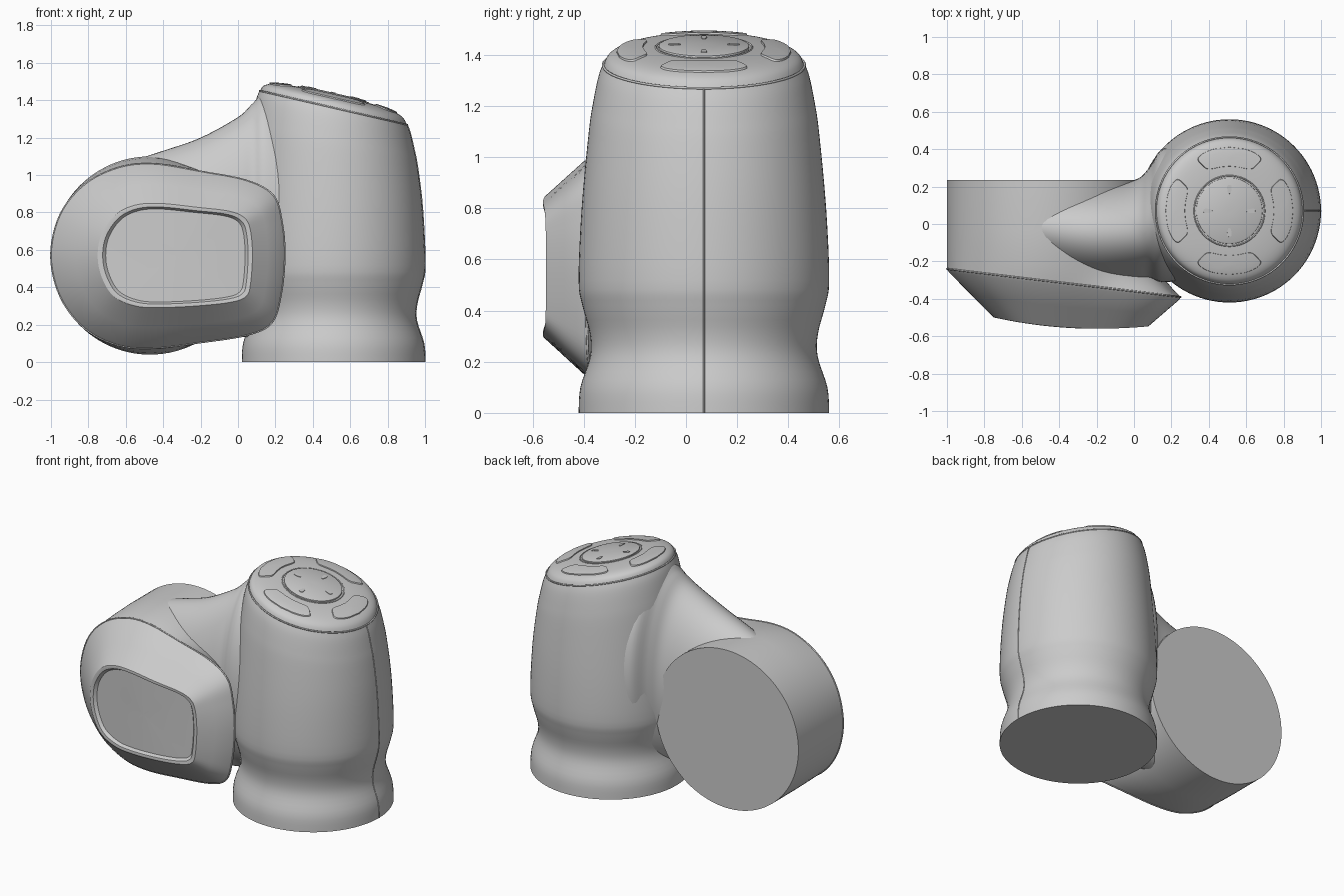
import bpy
import bmesh
import math
from mathutils import Vector

cube = bpy.data.objects.get("Cube")
if cube:
    bpy.data.objects.remove(cube, do_unlink=True)

AXIS = Vector((0.51, 0.07, 0))       # column axis
HUB = Vector((-0.47, 0.57))          # drum centre in x, z
HUB_RADIUS = 0.53
SLOPE = -0.23                        # tilt of the column top
SEGMENTS = 96


def spline(points, steps=4, closed=False):
    """Catmull-Rom samples through points of any dimension."""
    count = len(points)
    result = []

    def pick(i):
        return Vector(points[i % count] if closed else points[max(0, min(count - 1, i))])

    for i in range(count if closed else count - 1):
        a, b, c, d = (pick(i + k) for k in (-1, 0, 1, 2))
        for s in range(steps):
            t = s / steps
            result.append(b + (c - a) * t / 2
                          + (a - b * 2.5 + c * 2 - d / 2) * t * t
                          + ((b - c) * 1.5 + (d - a) / 2) * t ** 3)
    if not closed:
        result.append(pick(count - 1))
    return result


def loft(name, rings, angle=35):
    """Skin a run of equal rings and close both ends."""
    bm = bmesh.new()
    loops = [[bm.verts.new(p) for p in ring] for ring in rings]
    for low, high in zip(loops, loops[1:]):
        for i in range(len(low)):
            j = (i + 1) % len(low)
            bm.faces.new((low[i], low[j], high[j], high[i]))
    bm.faces.new(loops[0][::-1])
    bm.faces.new(loops[-1])
    bmesh.ops.recalc_face_normals(bm, faces=bm.faces)
    mesh = bpy.data.meshes.new(name)
    bm.to_mesh(mesh)
    bm.free()
    obj = bpy.data.objects.new(name, mesh)
    bpy.context.collection.objects.link(obj)
    bpy.ops.object.select_all(action="DESELECT")
    obj.select_set(True)
    bpy.context.view_layer.objects.active = obj
    bpy.ops.object.shade_smooth_by_angle(angle=math.radians(angle))
    return obj


def seam(name, points, closed=True, radius=0.005):
    curve = bpy.data.curves.new(name, "CURVE")
    curve.dimensions = "3D"
    curve.bevel_depth = radius
    curve.bevel_resolution = 1
    line = curve.splines.new("POLY")
    line.points.add(len(points) - 1)
    for target, p in zip(line.points, points):
        target.co = (*p, 1)
    line.use_cyclic_u = closed
    obj = bpy.data.objects.new(name, curve)
    bpy.context.collection.objects.link(obj)


def column_point(r, z, a):
    """Point on the column; rings tilt progressively towards the top."""
    t = max(0, min(1, (z - 0.8) / 0.55))
    dx = r * math.cos(a)
    tilt = SLOPE * dx * t * t * (3 - 2 * t)
    return AXIS + Vector((dx, r * math.sin(a), z + tilt))


def column_ring(r, z):
    return [column_point(r, z, math.tau * i / SEGMENTS) for i in range(SEGMENTS)]


# Column with a pinched neck
column_profile = spline([(0.49, 0), (0.483, 0.1), (0.445, 0.22), (0.446, 0.31),
                         (0.475, 0.42), (0.49, 0.52), (0.478, 0.8), (0.45, 1.1),
                         (0.432, 1.22), (0.413, 1.31), (0.395, 1.36)])
loft("column", [column_ring(r, z) for r, z in column_profile])
seam("column_seam", [column_point(r, z, 0) for r, z in column_profile], False, 0.004)

# Domed cap
cap_profile = spline([(0.393, 1.355), (0.375, 1.39), (0.33, 1.412),
                      (0.25, 1.425), (0.15, 1.43), (0.01, 1.43)])
loft("top_cap", [column_ring(r, z) for r, z in cap_profile])
seam("cap_seam", column_ring(0.394, 1.36))


def cap_height(r):
    for (r0, z0), (r1, z1) in zip(cap_profile, cap_profile[1:]):
        if r1 <= r <= r0:
            return z0 + (z1 - z0) * (r0 - r) / (r0 - r1)
    return cap_profile[-1][1]


def cap_pad(name, radius, half_depth, half_angle, centre, lift, power):
    """Raised rounded pad that follows the cap."""
    rings = []
    for scale, height in ((1, -0.005), (0.97, lift), (0.85, lift), (0.5, lift), (0.02, lift)):
        ring = []
        for i in range(48):
            a = math.tau * i / 48
            u, v = (math.copysign(abs(f) ** (2 / power), f) * scale
                    for f in (math.cos(a), math.sin(a)))
            r = radius + half_depth * v
            ring.append(column_point(r, cap_height(r) + height,
                                     centre + half_angle * u * (1 + 0.08 * v)))
        rings.append(ring)
    loft(name, rings)


for number in range(4):
    turn = number * math.pi / 2
    cap_pad(f"cap_pad_{number + 1}", 0.29, 0.052, 0.55, turn, 0.007, 4.5)
    cap_pad(f"button_mark_{number + 1}", 0.115, 0.024, 0.1, turn, 0.013, 3)

# Round centre button
loft("centre_button", [column_ring(r, z) for r, z in
                       ((0.178, 1.42), (0.176, 1.436), (0.168, 1.44), (0.01, 1.44))])
seam("button_seam", column_ring(0.188, cap_height(0.188)), radius=0.004)

# Front housing outlines in x, z
outer = spline([(-1, .57), (-.95, .79), (-.82, .95), (-.64, 1.04), (-.45, 1.06),
                (-.2, 1.02), (.05, .97), (.19, .89), (.235, .75), (.25, .57),
                (.23, .36), (.18, .21), (.05, .145), (-.2, .105), (-.45, .075),
                (-.64, .09), (-.82, .18), (-.95, .35)], 6, True)
inner = spline([(-.74, .57), (-.72, .68), (-.65, .78), (-.55, .83), (-.42, .84),
                (-.22, .82), (-.05, .8), (.03, .765), (.06, .7), (.07, .57),
                (.06, .42), (.04, .36), (-.03, .33), (-.2, .31), (-.42, .3),
                (-.55, .31), (-.66, .36), (-.72, .46)], 6, True)


def seam_y(x):
    return -0.36 - 0.12 * x


def rim_y(x):
    return -0.56 + 0.2 * (x + 0.2) ** 2


# Drum: the cover outline blends back into a round flange
drum_rings = []
for depth, blend in ((0, 0), (0.06, 0.2), (0.15, 0.45), (0.3, 0.75), (0.5, 1), (1, 1)):
    ring = []
    for p in outer:
        circle = HUB + (p - HUB).normalized() * HUB_RADIUS
        q = p.lerp(circle, blend)
        front = seam_y(p.x)
        ring.append((q.x, front + (0.235 - front) * depth, q.y))
    drum_rings.append(ring)
loft("drum", drum_rings)

# Tapered front cover with a shallow recess
middle = Vector((-0.33, 0.57))
cover_rings = [[(p.x, seam_y(p.x), p.y) for p in outer]]
for mix in (0.04, 0.5, 0.96, 1):
    ring = []
    for p, q in zip(outer, inner):
        s = p.lerp(q, mix)
        y = seam_y(p.x) + (rim_y(q.x) - seam_y(p.x)) * mix
        ring.append((s.x, y - 0.008 * (mix < 1), s.y))
    cover_rings.append(ring)
for scale, sink in ((0.96, 0.002), (0.92, 0.022), (0.6, 0.022), (0.3, 0.022), (0.02, 0.022)):
    flat = [middle.lerp(q, scale) for q in inner]
    cover_rings.append([(q.x, rim_y(q.x) + sink, q.y) for q in flat])
loft("front_cover", cover_rings, 30)
seam("cover_seam", cover_rings[0])

# Bridge between drum and column: x, front, back, bottom, top
bridge_rings = []
for x, front, back, low, high in spline([
        (-0.62, -0.2, 0.2, 0.14, 1.06), (-0.4, -0.28, 0.22, 0.12, 1.13),
        (-0.2, -0.31, 0.22, 0.13, 1.2), (0, -0.3, 0.235, 0.135, 1.31),
        (0.08, -0.29, 0.3, 0.13, 1.385), (0.15, -0.31, 0.4, 0.12, 1.44),
        (0.3, -0.3, 0.42, 0.15, 1.38)], 6):
    ring = []
    for i in range(64):
        a = math.tau * i / 64
        ring.append((x, (front + back) / 2 + (back - front) / 2 * math.cos(a),
                     (low + high) / 2 + (high - low) / 2 * math.sin(a)))
    bridge_rings.append(ring)
loft("bridge", bridge_rings)
